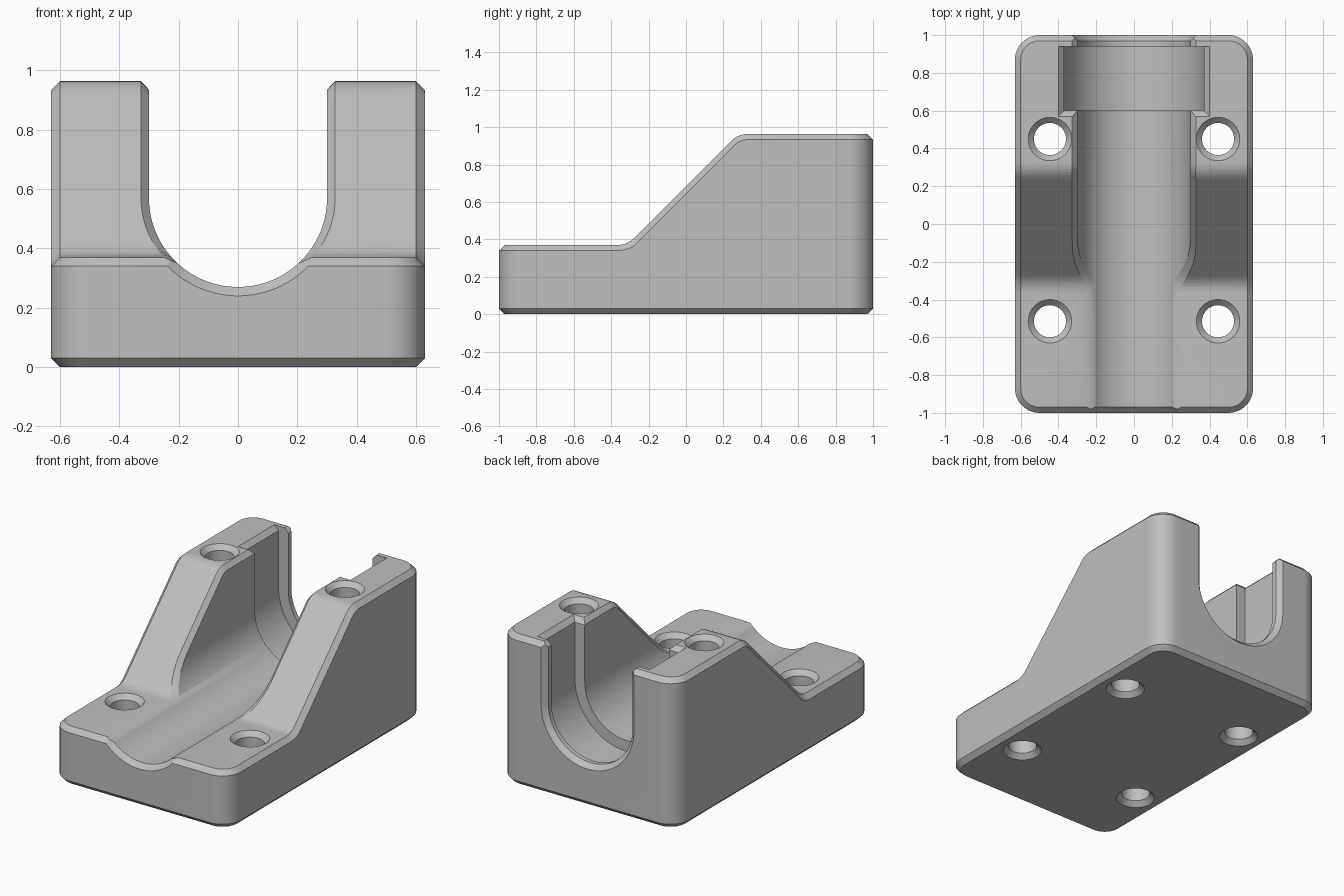
import bpy, bmesh, math

cube = bpy.data.objects.get("Cube")
if cube:
    bpy.data.objects.remove(cube, do_unlink=True)

HALF_W, HALF_L, CORNER, CH = 0.63, 1.0, 0.13, 0.03
LOW, HIGH = 0.37, 0.963          # heights of the front and rear decks
BORE, AXIS_Z = 0.30, 0.57        # channel radius and its axis height
Y0 = -0.315                      # foot of the 45 degree ramp
Y1 = Y0 + HIGH - LOW
TAN = 0.05                       # tangent length of the ramp fillets
R = TAN / math.tan(math.pi / 8)
STEPS = 40
RAMP = [Y0 - TAN + (Y1 - Y0 + 2 * TAN) * i / STEPS for i in range(STEPS + 1)]


def height(y):
    """Deck height along the length, with filleted ramp."""
    a, b = Y0 - TAN, Y1 + TAN
    k = TAN * math.cos(math.pi / 4)
    if y <= a:
        return LOW
    if y >= b:
        return HIGH
    if y < Y0 + k:
        return LOW + R - math.sqrt(R * R - (y - a) ** 2)
    if y > Y1 - k:
        return HIGH - R + math.sqrt(R * R - (y - b) ** 2)
    return LOW + y - Y0


def stretch(y):
    """Vertical stretch of a perpendicular offset on the ramp."""
    slope = (height(y + 0.001) - height(y - 0.001)) / 0.002
    return math.sqrt(1 + slope * slope)


def bore_width(z):
    return BORE if z >= AXIS_Z else math.sqrt(BORE ** 2 - (AXIS_Z - z) ** 2)


def loft(name, rings, strip_top=False):
    """Skin equal rings of points and close both ends."""
    bm = bmesh.new()
    rows = [[bm.verts.new(p) for p in ring] for ring in rings]
    n = len(rows[0])
    for a, b in zip(rows, rows[1:]):
        for i in range(n):
            j = (i + 1) % n
            bm.faces.new((a[i], a[j], b[j], b[i]))
    bm.faces.new(rows[0])
    top = rows[-1]
    if strip_top:
        for i in range(n // 2 - 1):
            bm.faces.new((top[i], top[i + 1], top[n - 2 - i], top[n - 1 - i]))
    else:
        bm.faces.new(top)
    bmesh.ops.recalc_face_normals(bm, faces=bm.faces)
    mesh = bpy.data.meshes.new(name)
    bm.to_mesh(mesh)
    bm.free()
    ob = bpy.data.objects.new(name, mesh)
    bpy.context.collection.objects.link(ob)
    return ob


def outline(inset):
    """Rounded rectangle, mirrored about x = 0."""
    r = CORNER - inset
    cx, cy = HALF_W - CORNER, HALF_L - CORNER
    arc = [math.radians(90 * i / 12) for i in range(13)]
    half = [(cx + r * math.sin(a), -cy - r * math.cos(a)) for a in arc]
    half += [(HALF_W - inset, y) for y in RAMP]
    half += [(cx + r * math.cos(a), cy + r * math.sin(a)) for a in arc]
    return half + [(-x, y) for x, y in reversed(half)]


def u_section(r, y):
    arc = [math.pi * i / 64 for i in range(65)]
    pts = [(r * math.cos(a), y, AXIS_Z - r * math.sin(a)) for a in arc]
    return [(r, y, 1.3)] + pts + [(-r, y, 1.3)]


# Body with chamfered bottom and top rims
inner, outer = outline(CH), outline(0)
body = loft("cradle_block", [
    [(x, y, 0) for x, y in inner],
    [(x, y, CH) for x, y in outer],
    [(x, y, height(y) - CH * stretch(y)) for x, y in outer],
    [(x, y, height(y)) for x, y in inner]], strip_top=True)

# Channel, flared at both ends
cutters = [loft("channel_cutter", [
    u_section(BORE + 2 * CH, -HALF_L - CH), u_section(BORE, -HALF_L + CH),
    u_section(BORE, HALF_L - CH), u_section(BORE + 2 * CH, HALF_L + CH)])]

# Chamfer along the channel's upper edges
sections = []
for y in [-1.1] + RAMP + [1.1]:
    h = height(y)
    w = bore_width(h)
    d = (0.02 + 0.008 * (w - 0.224) / 0.076) * stretch(y)
    t, b = w + 0.027, bore_width(h - d)
    e = 0.25 * (t - b)
    zt, zb = h + 0.25 * d, h - 1.25 * d
    sections.append([(t + e, y, zt), (b - e, y, zb), (e - b, y, zb), (-t - e, y, zt)])
cutters.append(loft("edge_cutter", sections))

# Wider seat near the rear, with its top chamfer
SEAT, FRONT, BACK = 0.37, 0.60, 0.94
cutters.append(loft("seat_cutter", [u_section(SEAT, FRONT), u_section(SEAT, BACK)]))
rings = []
for k in (-0.02, 0.06):
    x, y, z = SEAT + k, FRONT - k, HIGH - CH + k
    rings.append([(-x, y, z), (x, y, z), (x, BACK, z), (-x, BACK, z)])
cutters.append(loft("seat_edge_cutter", rings))

# Four screw holes, countersunk at both ends
for side in (-1, 1):
    for y, top in ((0.45, HIGH), (-0.515, LOW)):
        rings = []
        for z, r in ((-CH, 0.145), (CH, 0.085), (top - CH, 0.085), (top + CH, 0.145)):
            turn = [math.tau * i / 40 for i in range(40)]
            rings.append([(side * 0.445 + r * math.cos(a), y + r * math.sin(a), z)
                          for a in turn])
        cutters.append(loft("hole_cutter", rings))

# Cut the body, then drop the cutters
for c in cutters:
    c.hide_render = True
    mod = body.modifiers.new(c.name, "BOOLEAN")
    mod.operation, mod.solver, mod.object = "DIFFERENCE", "EXACT", c
bpy.context.view_layer.update()
graph = bpy.context.evaluated_depsgraph_get()
result = bpy.data.meshes.new_from_object(body.evaluated_get(graph))
body.modifiers.clear()
body.data = result
for c in cutters:
    bpy.data.objects.remove(c, do_unlink=True)

# Single grey material
grey = bpy.data.materials.new("plain_grey")
grey.use_nodes = True
colour = (0.52, 0.52, 0.52, 1)
grey.diffuse_color = colour
grey.node_tree.nodes["Principled BSDF"].inputs["Base Color"].default_value = colour
body.data.materials.clear()
body.data.materials.append(grey)

bpy.ops.object.select_all(action="DESELECT")
body.select_set(True)
bpy.context.view_layer.objects.active = body
bpy.ops.object.shade_smooth_by_angle(angle=math.radians(25))
